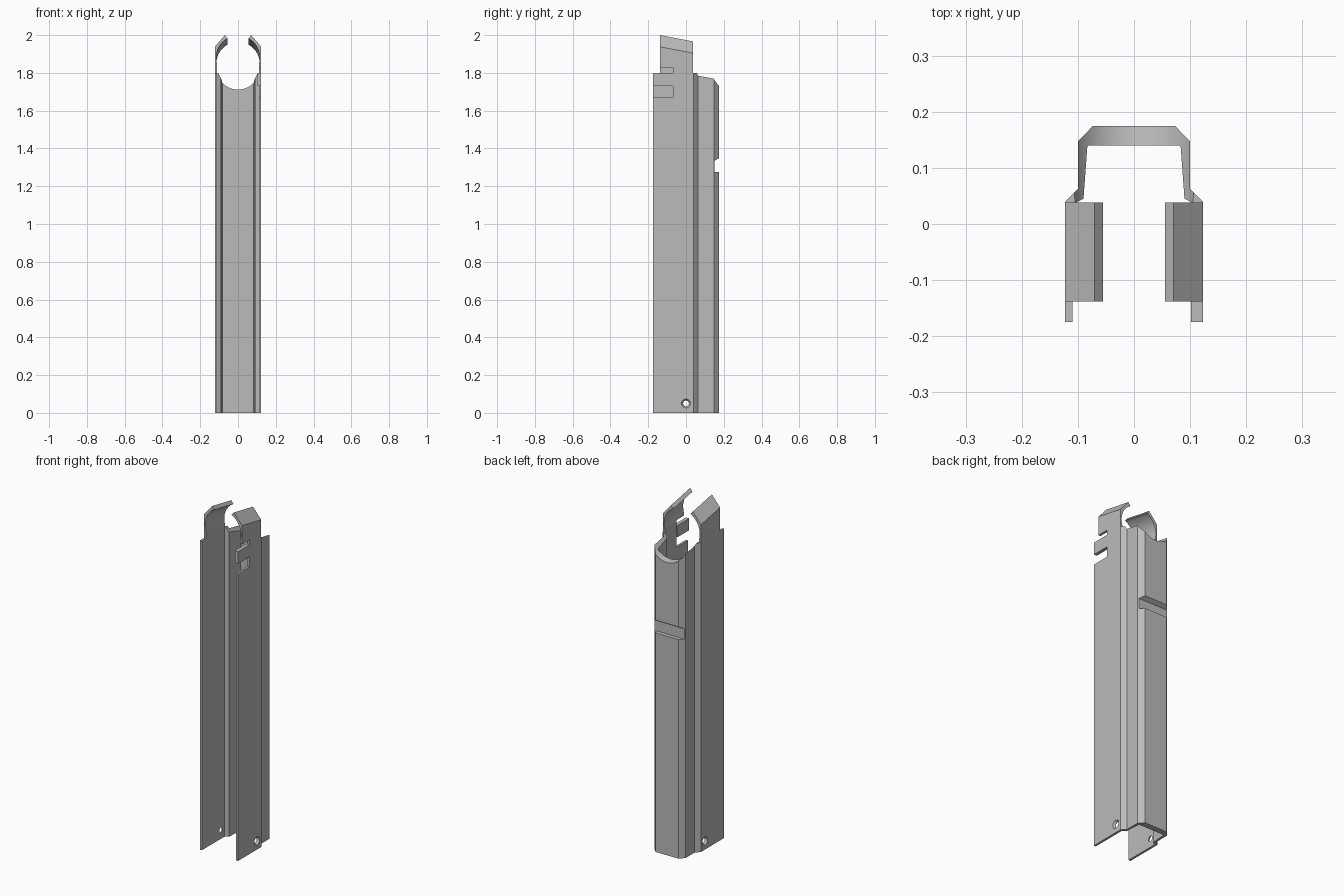
import bpy, bmesh, math
from mathutils import Matrix

cube = bpy.data.objects.get("Cube")
if cube:
    bpy.data.objects.remove(cube, do_unlink=True)

grey = bpy.data.materials.new("plain grey")
grey.use_nodes = True
grey.diffuse_color = (0.5, 0.5, 0.5, 1)
grey.node_tree.nodes["Principled BSDF"].inputs["Base Color"].default_value = (0.5, 0.5, 0.5, 1)

SLOPE = 0.19      # fall of the cradle towards the back
RADIUS = 0.115    # cradle bore


def finish(name, bm):
    bmesh.ops.recalc_face_normals(bm, faces=bm.faces)
    mesh = bpy.data.meshes.new(name)
    bm.to_mesh(mesh)
    bm.free()
    mesh.materials.append(grey)
    ob = bpy.data.objects.new(name, mesh)
    bpy.context.collection.objects.link(ob)
    return ob


def prism(name, outline, axis, lo, hi):
    """Extrude a 2D outline along x, y or z."""
    place = {"x": lambda a, b, t: (t, a, b),
             "y": lambda a, b, t: (a, t, b),
             "z": lambda a, b, t: (a, b, t)}[axis]
    bm = bmesh.new()
    ends = [[bm.verts.new(place(a, b, t)) for a, b in outline] for t in (lo, hi)]
    for ring in ends:
        bm.faces.new(ring)
    n = len(outline)
    for i in range(n):
        j = (i + 1) % n
        bm.faces.new((ends[0][i], ends[0][j], ends[1][j], ends[1][i]))
    return finish(name, bm)


def box(name, x, y, z):
    return prism(name, [(x[0], y[0]), (x[1], y[0]), (x[1], y[1]), (x[0], y[1])], "z", *z)


def cone(name, r1, r2, depth, matrix, segments=32):
    bm = bmesh.new()
    bmesh.ops.create_cone(bm, cap_ends=True, segments=segments, radius1=r1,
                          radius2=r2, depth=depth, matrix=matrix)
    return finish(name, bm)


def cut(target, cutter):
    cutter.hide_render = True
    mod = target.modifiers.new("cut", "BOOLEAN")
    mod.operation = "DIFFERENCE"
    mod.solver = "EXACT"
    mod.object = cutter
    bpy.context.view_layer.objects.active = target
    bpy.ops.object.modifier_apply(modifier=mod.name)
    bpy.data.objects.remove(cutter, do_unlink=True)


# Channel body: stepped U section
half = [(0.123, -0.175), (0.123, 0.04), (0.10, 0.063), (0.10, 0.147), (0.073, 0.175)]
inner = [(0.083, 0.14), (0.09, 0.045), (0.11, 0.035), (0.11, -0.175)]
section = half + [(-x, y) for x, y in reversed(half)]
section += [(-x, y) for x, y in reversed(inner)] + inner
body = prism("channel_body", section, "z", 0, 1.8)

# Sloping round cradle at the top of the back
tilt = Matrix.Translation((0, 0.1, 1.836)) @ Matrix.Rotation(math.pi / 2 + math.atan(-SLOPE), 4, "X")
cut(body, cone("cradle_cutter", RADIUS, RADIUS, 0.5, tilt, 64))

# Groove across the back
cut(body, prism("groove_cutter", [(0.152, 1.275), (0.152, 1.335), (0.18, 1.352), (0.18, 1.275)],
                "x", -0.2, 0.2))

# Countersunk screw holes near the bottom
for side in (-1, 1):
    turn = Matrix.Translation((side * 0.117, 0, 0.05)) @ Matrix.Rotation(side * math.pi / 2, 4, "Y")
    cut(body, cone("hole_cutter", 0.014, 0.025, 0.016, turn))
    cut(body, cone("bore_cutter", 0.015, 0.015, 0.06, turn))

# Latch slot and tab on the left wall
cut(body, box("slot_cutter", (0.1, 0.13), (-0.2, -0.068), (1.67, 1.73)))
box("latch_tab", (0.102, 0.12), (-0.175, -0.068), (1.731, 1.8))

# Curved clamp jaws
arc = [math.radians(60 - 77 * i / 14) for i in range(15)]
jaw_outline = [(0.11, 1.8), (0.123, 1.8), (0.123, 1.938), (0.07, 2.0), (0.055, 1.982)]
jaw_outline += [(RADIUS * math.cos(a), 1.882 + RADIUS * math.sin(a)) for a in arc]
for side, name in ((-1, "right_jaw"), (1, "left_jaw")):
    jaw = prism(name, [(side * x, z) for x, z in jaw_outline], "y", -0.138, 0.038)
    for v in jaw.data.vertices:
        if v.co.z > 1.81:
            v.co.z -= SLOPE * (v.co.y + 0.138)
    if side > 0:
        cut(jaw, box("slit_cutter", (0.07, 0.13), (-0.2, -0.068), (1.79, 1.828)))

# Smooth curves, crisp edges
bpy.ops.object.select_all(action="DESELECT")
for ob in bpy.context.collection.objects:
    if ob.type == "MESH" and ob.data.materials and ob.data.materials[0] == grey:
        ob.select_set(True)
        bpy.context.view_layer.objects.active = ob
bpy.ops.object.shade_smooth_by_angle(angle=math.radians(25))
